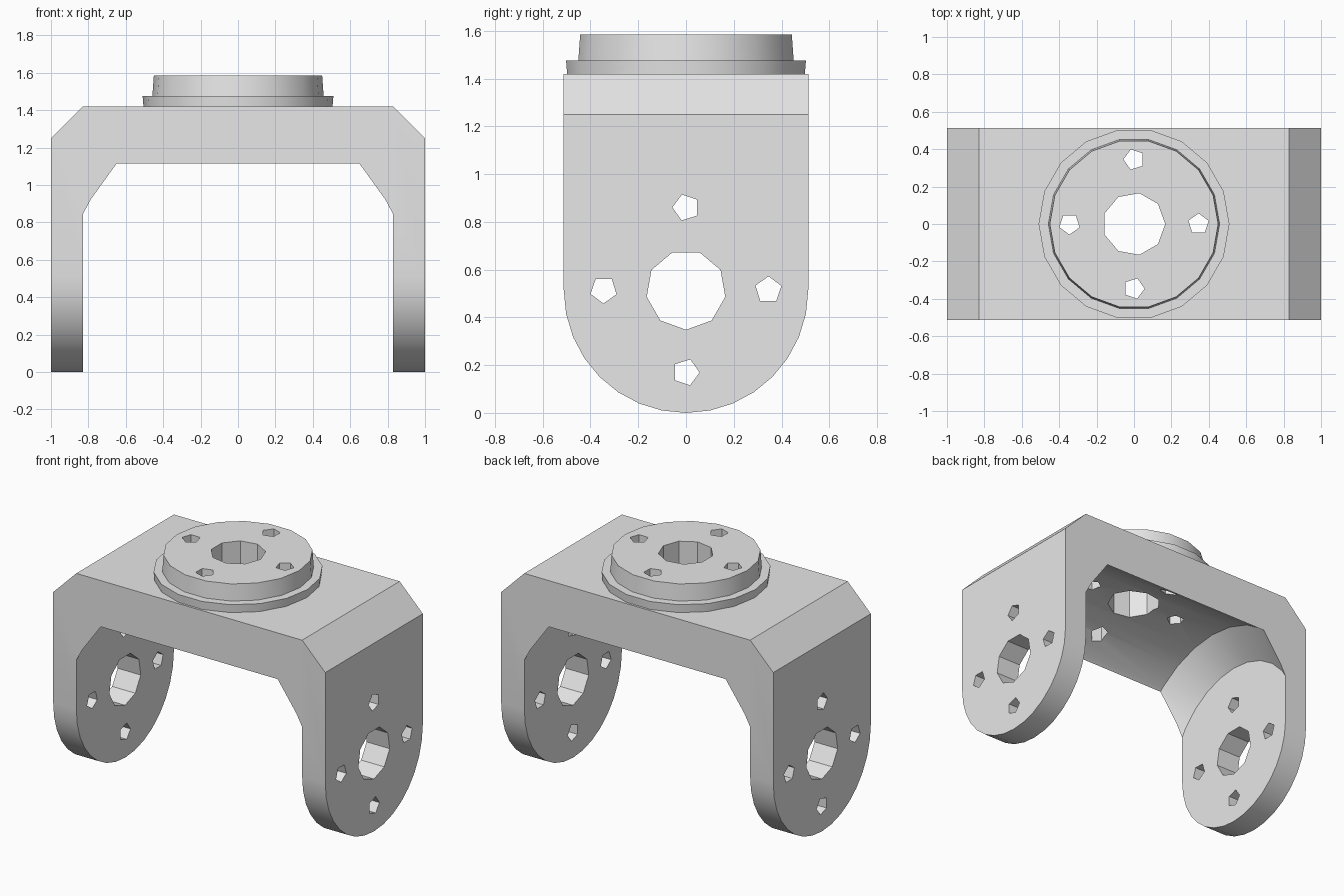
import bpy, bmesh
from math import pi, sin, cos, radians
from mathutils import Matrix, Vector

cube = bpy.data.objects.get("Cube")
if cube:
    bpy.data.objects.remove(cube, do_unlink=True)

HALF_W = 0.512      # half depth of the bracket
PIVOT = 0.515       # height of the side pivot axis
TOP = 1.42          # top of the crossbeam

metal = bpy.data.materials.new("light_grey_metal")
metal.use_nodes = True
grey = (0.8, 0.8, 0.8, 1)
metal.diffuse_color = grey
metal.node_tree.nodes["Principled BSDF"].inputs["Base Color"].default_value = grey


def make_object(name, bm):
    bmesh.ops.recalc_face_normals(bm, faces=bm.faces)
    mesh = bpy.data.meshes.new(name)
    bm.to_mesh(mesh)
    bm.free()
    mesh.materials.append(metal)
    obj = bpy.data.objects.new(name, mesh)
    bpy.context.collection.objects.link(obj)
    return obj


def lathe(bm, profile, sides, matrix, turn=0.0):
    """Closed solid from (radius, height) rings around local z."""
    rings = []
    for r, h in profile:
        angles = [2 * pi * i / sides + turn for i in range(sides)]
        rings.append([bm.verts.new(matrix @ Vector((r * cos(a), r * sin(a), h)))
                      for a in angles])
    for low, high in zip(rings, rings[1:]):
        for i in range(sides):
            j = (i + 1) % sides
            bm.faces.new((low[i], low[j], high[j], high[i]))
    bm.faces.new(rings[0][::-1])
    bm.faces.new(rings[-1])


def boolean(target, tool, operation):
    mod = target.modifiers.new(operation.title(), "BOOLEAN")
    mod.operation = operation
    mod.solver = "EXACT"
    mod.object = tool
    bpy.context.view_layer.objects.active = target
    bpy.ops.object.modifier_apply(modifier=mod.name)
    bpy.data.objects.remove(tool, do_unlink=True)


upright = Matrix.Identity(4)
sideways = Matrix.Translation((0, 0, PIVOT)) @ Matrix.Rotation(pi / 2, 4, "Y")

# Outer body: rounded bottom, flat sides, chamfered top ends
bm = bmesh.new()
for side in (-1, 1):
    for i in range(17):
        a = pi + pi * i / 16
        bm.verts.new((side, HALF_W * cos(a), PIVOT * (1 + sin(a))))
    for y in (-HALF_W, HALF_W):
        bm.verts.new((side, y, 1.25))
        bm.verts.new((side * 0.83, y, TOP))
bmesh.ops.convex_hull(bm, input=bm.verts)
bmesh.ops.dissolve_limit(bm, angle_limit=radians(1), verts=bm.verts, edges=bm.edges)
bracket = make_object("u_bracket", bm)

# Stepped round mount on the crossbeam
bm = bmesh.new()
lathe(bm, [(0.503, 1.39), (0.51, 1.475), (0.458, 1.475), (0.45, 1.585)], 18, upright)
boolean(bracket, make_object("round_mount", bm), "UNION")

# Vaulted opening with conical shoulders between the legs
bm = bmesh.new()
lathe(bm, [(0.612, -0.83), (0.79, -0.65), (0.79, 0.65), (0.612, 0.83)], 28, sideways)
boolean(bracket, make_object("opening_cutter", bm), "DIFFERENCE")

# Shaft and screw holes through the mount and both legs
bm = bmesh.new()
for matrix, start, end in ((upright, 1.0, 1.8), (sideways, -1.2, 1.2)):
    lathe(bm, [(0.167, start), (0.167, end)], 9, matrix)
    for k in range(4):
        a = k * pi / 2
        spot = matrix @ Matrix.Translation((0.345 * cos(a), 0.345 * sin(a), 0))
        lathe(bm, [(0.057, start), (0.057, end)], 5, spot, turn=a + 0.3)
boolean(bracket, make_object("hole_cutter", bm), "DIFFERENCE")

# Smooth curved walls, crisp edges
bpy.ops.object.select_all(action="DESELECT")
bracket.select_set(True)
bpy.context.view_layer.objects.active = bracket
bpy.ops.object.shade_smooth_by_angle(angle=radians(28))
